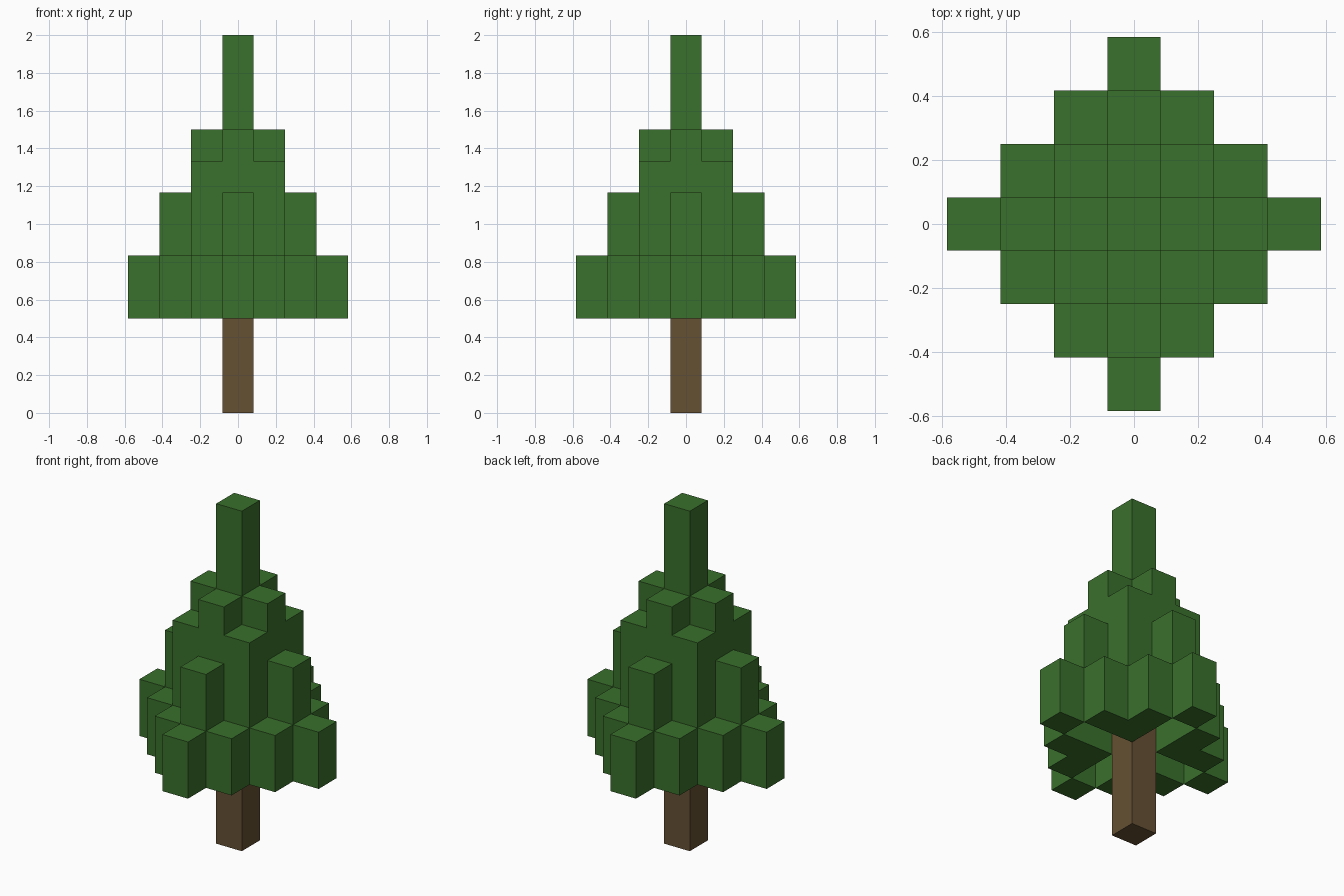
import bpy
import bmesh

U = 1 / 6  # side of one square column

cube = bpy.data.objects.get("Cube")
if cube:
    bpy.data.objects.remove(cube, do_unlink=True)


def make_material(name, colour):
    mat = bpy.data.materials.new(name)
    mat.use_nodes = True
    mat.diffuse_color = colour
    mat.node_tree.nodes["Principled BSDF"].inputs["Base Color"].default_value = colour
    return mat


def column(name, cell, bottom, top, mat):
    """Square column on a grid cell, with heights counted in grid units."""
    bm = bmesh.new()
    bmesh.ops.create_cube(bm, size=U)
    for v in bm.verts:
        v.co.x += cell[0] * U
        v.co.y += cell[1] * U
        v.co.z = (top if v.co.z > 0 else bottom) * U
    mesh = bpy.data.meshes.new(name)
    bm.to_mesh(mesh)
    bm.free()
    mesh.materials.append(mat)
    obj = bpy.data.objects.new(name, mesh)
    bpy.context.collection.objects.link(obj)


green = make_material("leaf green", (0.042, 0.162, 0.025, 1))
brown = make_material("bark brown", (0.130, 0.082, 0.033, 1))

# Trunk and the leading shoot above it
column("trunk", (0, 0), 0, 5, brown)
column("tree_top", (0, 0), 5, 12, green)

# Foliage rings: name, offset from the trunk, bottom, top
RINGS = [
    ("upper_branch", (1, 0), 4, 9),
    ("inner_corner_branch", (1, 1), 3, 8),
    ("middle_branch", (2, 0), 4, 7),
    ("outer_branch", (3, 0), 3, 5),
    ("lower_left_branch", (2, 1), 3, 5),
    ("lower_right_branch", (2, -1), 3, 5),
]
for name, (x, y), bottom, top in RINGS:
    for turn in range(4):
        column(f"{name}_{turn + 1}", (x, y), bottom, top, green)
        x, y = -y, x
